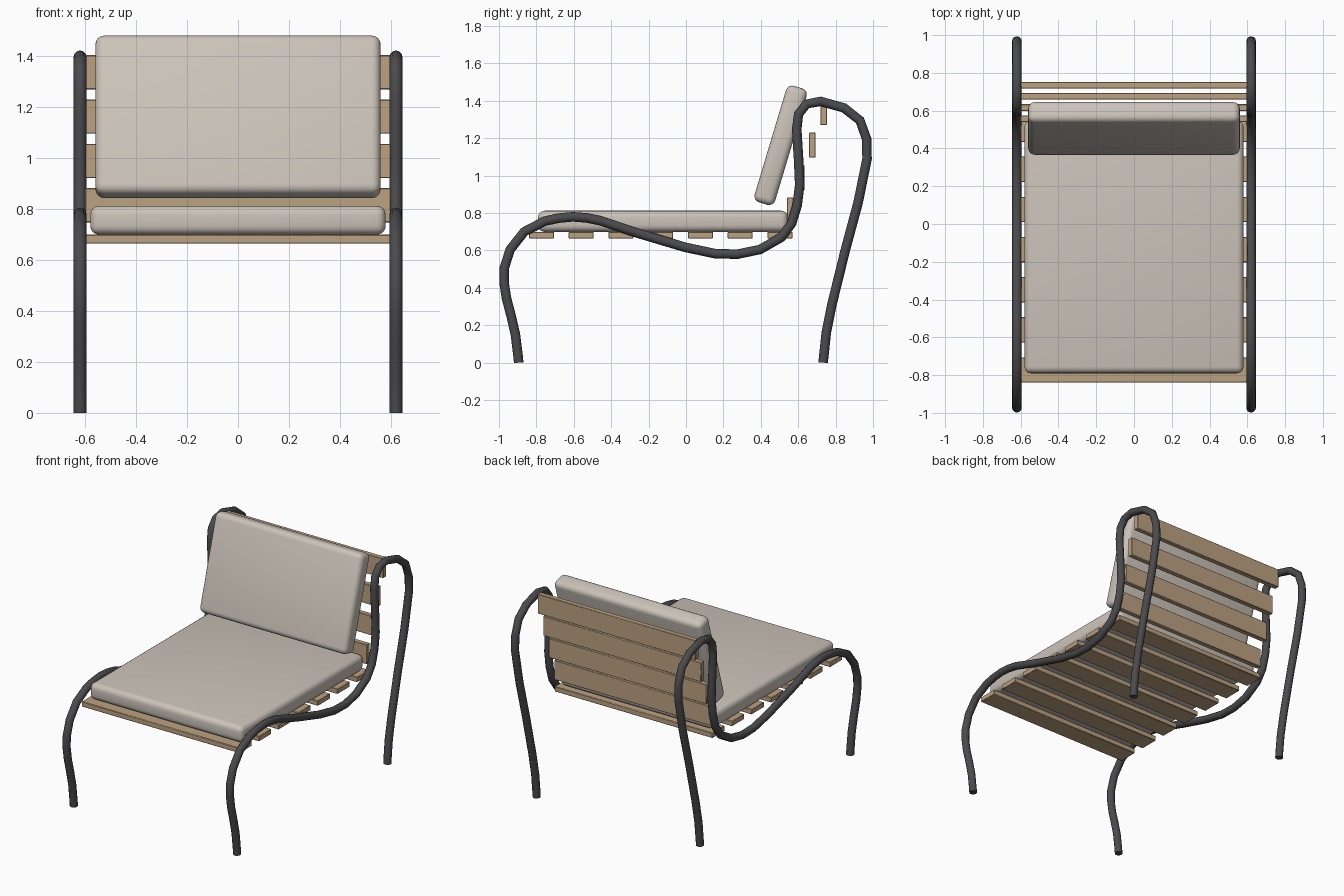
import bpy, math

if "Cube" in bpy.data.objects:
    bpy.data.objects.remove(bpy.data.objects["Cube"])


def material(name, color):
    m = bpy.data.materials.new(name)
    m.diffuse_color = (*color, 1)
    m.use_nodes = True
    m.node_tree.nodes["Principled BSDF"].inputs["Base Color"].default_value = m.diffuse_color
    return m


metal = material("dark_metal", (0.07, 0.07, 0.075))
wood = material("wood", (0.50, 0.36, 0.22))
fabric = material("fabric", (0.60, 0.55, 0.49))


def box(name, center, size, mat, tilt=0.0, bevel=0.0, segments=1):
    bpy.ops.mesh.primitive_cube_add(size=1, location=center)
    ob = bpy.context.object
    ob.name = name
    ob.scale = size
    bpy.ops.object.transform_apply(location=False, rotation=False, scale=True)
    ob.rotation_euler.x = tilt
    ob.data.materials.append(mat)
    if bevel:
        b = ob.modifiers.new("round_edges", 'BEVEL')
        b.width = bevel
        b.segments = segments
        bpy.ops.object.modifier_apply(modifier=b.name)
        bpy.ops.object.shade_smooth_by_angle(angle=math.radians(40))
    return ob


# Side frame path (y, z): front foot, seat rail, back post, rear leg
PATH = [
    (-0.895, 0), (-0.896, 0.02), (-0.912, 0.15), (-0.935, 0.25), (-0.96, 0.345),
    (-0.973, 0.43), (-0.972, 0.505), (-0.94, 0.605), (-0.865, 0.70),
    (-0.755, 0.757), (-0.68, 0.773), (-0.605, 0.78), (-0.53, 0.774), (-0.46, 0.76),
    (-0.25, 0.69), (-0.005, 0.617), (0.155, 0.583), (0.275, 0.58),
    (0.395, 0.605), (0.51, 0.67), (0.565, 0.745), (0.594, 0.84), (0.608, 0.95),
    (0.602, 1.085), (0.592, 1.25), (0.602, 1.33), (0.645, 1.383),
    (0.72, 1.397), (0.845, 1.362), (0.93, 1.295), (0.966, 1.195), (0.968, 1.09),
    (0.92, 0.855), (0.85, 0.595), (0.78, 0.31), (0.75, 0.16), (0.735, 0.02), (0.734, 0),
]


def side_frame(name, x):
    cu = bpy.data.curves.new(name, 'CURVE')
    cu.dimensions = '3D'
    cu.bevel_depth = 0.0255
    cu.bevel_resolution = 4
    cu.use_fill_caps = True
    sp = cu.splines.new('POLY')
    sp.points.add(len(PATH) - 1)
    for p, (y, z) in zip(sp.points, PATH):
        p.co = (x, y, z, 1)
    ob = bpy.data.objects.new(name, cu)
    bpy.context.collection.objects.link(ob)
    cu.materials.append(metal)
    bpy.ops.object.select_all(action='DESELECT')
    ob.select_set(True)
    bpy.context.view_layer.objects.active = ob
    bpy.ops.object.convert(target='MESH')
    bpy.ops.object.shade_smooth_by_angle(angle=math.radians(40))


side_frame("left_frame", -0.62)
side_frame("right_frame", 0.62)

# Seat slats
for i in range(7):
    box(f"seat_slat_{i + 1}", (0, -0.773 + 0.2125 * i, 0.682), (1.2, 0.134, 0.035),
        wood, bevel=0.003)

# Back slats, stepping backwards as they rise
for i in range(4):
    box(f"back_slat_{i + 1}", (0, 0.557 + 0.0595 * i, 0.815 + 0.174 * i),
        (1.2, 0.035, 0.134), wood, bevel=0.003)

# Cushions
box("seat_cushion", (0, -0.123, 0.756), (1.16, 1.335, 0.113), fabric,
    bevel=0.035, segments=4)
box("back_cushion", (0, 0.506, 1.162), (1.12, 0.115, 0.65), fabric,
    tilt=-math.radians(16.7), bevel=0.035, segments=4)
